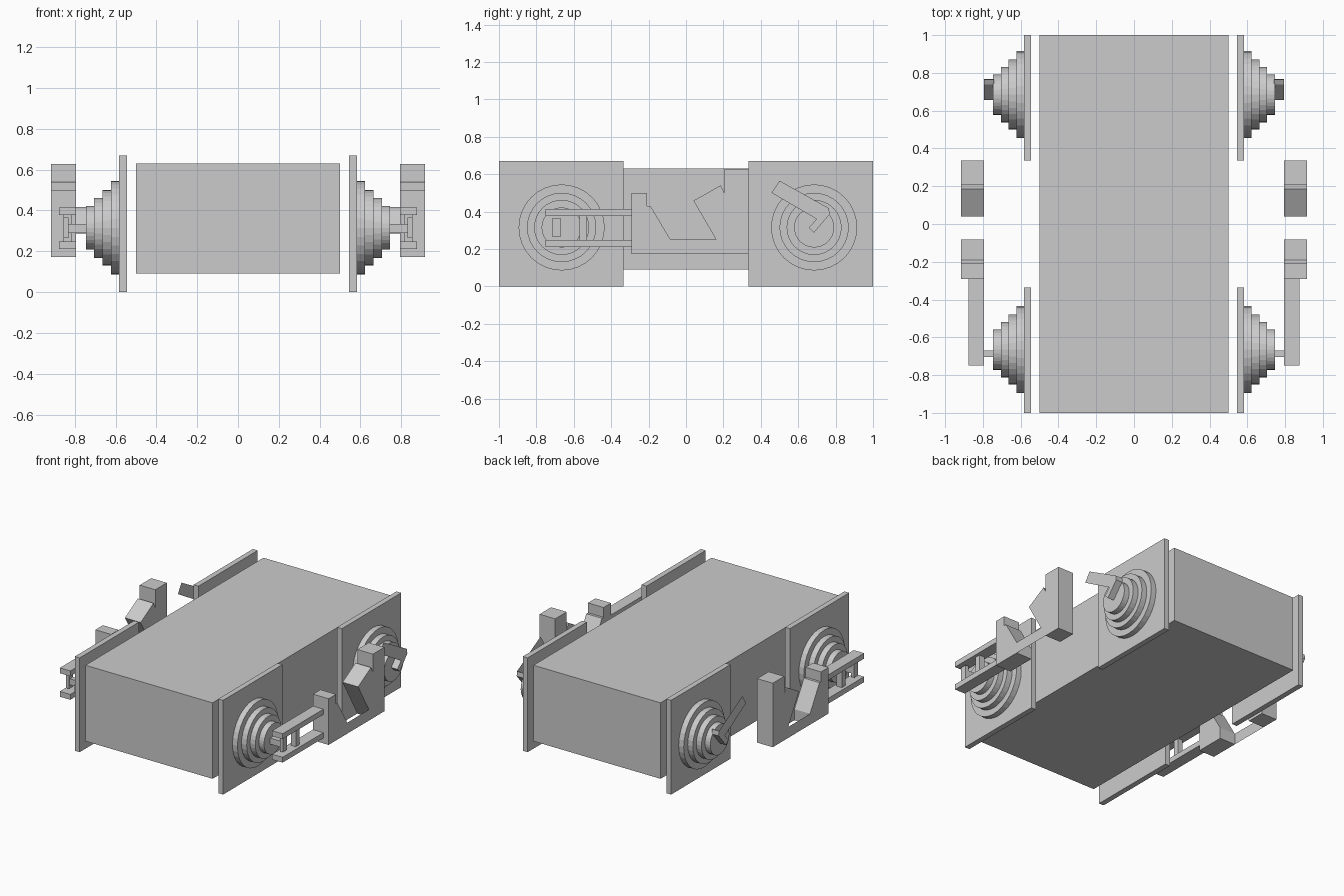
import bpy, bmesh, math
from mathutils import Matrix

if "Cube" in bpy.data.objects:
    bpy.data.objects.remove(bpy.data.objects["Cube"])

grey = bpy.data.materials.new("plain_grey")
grey.diffuse_color = (0.6, 0.6, 0.6, 1)
grey.use_nodes = True
grey.node_tree.nodes["Principled BSDF"].inputs["Base Color"].default_value = grey.diffuse_color


def finish(name, bm):
    bmesh.ops.recalc_face_normals(bm, faces=bm.faces)
    mesh = bpy.data.meshes.new(name)
    bm.to_mesh(mesh)
    bm.free()
    mesh.materials.append(grey)
    obj = bpy.data.objects.new(name, mesh)
    bpy.context.collection.objects.link(obj)
    return obj


def mirrored(obj):
    """Repeat a right-hand part on the left."""
    obj.modifiers.new("mirror", 'MIRROR').use_mirror_merge = False


def profile(name, x0, x1, points):
    """Side outline (y, z) extruded from x0 to x1; a flat sheet when they match."""
    bm = bmesh.new()
    face = bm.faces.new([bm.verts.new((x0, y, z)) for y, z in points])
    if x1 != x0:
        out = bmesh.ops.extrude_face_region(bm, geom=[face], use_keep_orig=True)
        verts = [g for g in out["geom"] if isinstance(g, bmesh.types.BMVert)]
        bmesh.ops.translate(bm, verts=verts, vec=(x1 - x0, 0, 0))
    return finish(name, bm)


def box(name, x0, x1, y0, y1, z0, z1):
    return profile(name, x0, x1, [(y0, z0), (y1, z0), (y1, z1), (y0, z1)])


def stepped_hub(name, y, z):
    """Four discs that shrink outwards."""
    bm = bmesh.new()
    for i, r in enumerate((0.23, 0.185, 0.147, 0.107)):
        place = Matrix.Translation((0.602 + 0.041 * i, y, z)) @ Matrix.Rotation(math.pi / 2, 4, 'Y')
        bmesh.ops.create_cone(bm, cap_ends=True, segments=32, radius1=r, radius2=r,
                              depth=0.041, matrix=place)
    return finish(name, bm)


# Main body
box("body", -0.5, 0.5, -1, 1, 0.09, 0.63)

# Side plates and stepped hubs
mirrored(box("front_side_plate", 0.545, 0.583, -1, -0.335, 0, 0.67))
mirrored(box("rear_side_plate", 0.545, 0.583, 0.335, 1, 0, 0.67))
mirrored(stepped_hub("front_hub", -0.665, 0.315))
mirrored(stepped_hub("rear_hub", 0.685, 0.315))

# Front pin with its crossbar
mirrored(box("front_pin", 0.74, 0.84, -0.705, -0.67, 0.29, 0.333))
mirrored(box("pin_crossbar", 0.83, 0.854, -0.715, -0.67, 0.265, 0.365))

# Pair of long rails joined by a post
for label, z in (("upper", 0.377), ("lower", 0.21)):
    mirrored(box(label + "_rail", 0.794, 0.876, -0.75, -0.29, z, z + 0.038))
mirrored(box("rail_post", 0.814, 0.854, -0.57, -0.53, 0.248, 0.377))

# Angular blocks and the thin link between them
mirrored(profile("front_block", 0.794, 0.917, [
    (-0.292, 0.172), (-0.083, 0.172), (-0.083, 0.25), (-0.19, 0.43),
    (-0.208, 0.43), (-0.208, 0.50), (-0.292, 0.50)]))
mirrored(profile("rear_block", 0.794, 0.917, [
    (0.206, 0.172), (0.335, 0.172), (0.335, 0.627), (0.206, 0.627),
    (0.206, 0.50), (0.185, 0.54), (0.04, 0.458)]))
mirrored(profile("thin_link", 0.917, 0.917, [
    (-0.083, 0.172), (0.206, 0.172), (0.162, 0.25), (-0.083, 0.25)]))

# Rear hook with a thin flat lever
mirrored(profile("rear_hook", 0.74, 0.794, [
    (0.657, 0.314), (0.684, 0.287), (0.768, 0.385), (0.764, 0.418), (0.738, 0.405)]))
mirrored(profile("rear_lever", 0.794, 0.794, [
    (0.458, 0.50), (0.50, 0.565), (0.764, 0.418), (0.735, 0.385), (0.698, 0.36)]))
